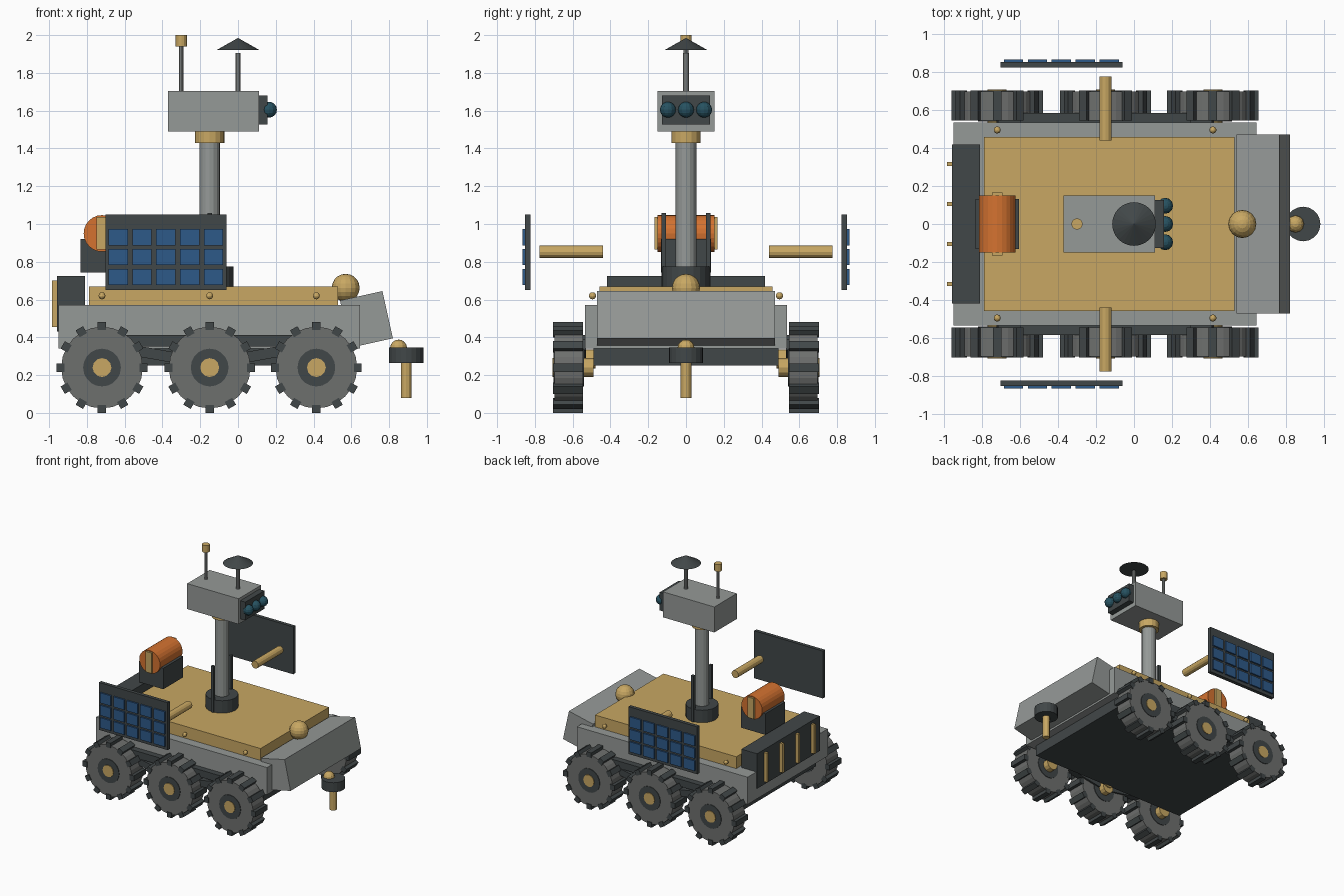
import bpy
from math import pi, radians, sin, cos, atan2, hypot
from mathutils import Vector

old = bpy.data.objects.get("Cube")
if old:
    bpy.data.objects.remove(old, do_unlink=True)


def material(name, rgb):
    m = bpy.data.materials.new(name)
    m.use_nodes = True
    color = (*rgb, 1)
    m.diffuse_color = color
    m.node_tree.nodes["Principled BSDF"].inputs["Base Color"].default_value = color
    return m


GREY = material("light_grey", (0.30, 0.32, 0.31))
GOLD = material("gold", (0.58, 0.39, 0.125))
DARK = material("charcoal", (0.053, 0.063, 0.065))
TYRE = material("tyre_grey", (0.155, 0.16, 0.155))
ORANGE = material("orange", (0.66, 0.17, 0.03))
BLUE = material("cell_blue", (0.027, 0.10, 0.25))
TEAL = material("lens_teal", (0.02, 0.085, 0.12))


def finish(name, mat):
    ob = bpy.context.object
    ob.name = name
    ob.data.materials.append(mat)
    return ob


def box(name, mat, x, y, z, tilt=0):
    """Box from (min, max) ranges, tilted about y."""
    mid = [(a + b) / 2 for a, b in (x, y, z)]
    bpy.ops.mesh.primitive_cube_add(size=1, location=mid)
    ob = finish(name, mat)
    for v in ob.data.vertices:
        v.co = [c * (b - a) for c, (a, b) in zip(v.co, (x, y, z))]
    ob.rotation_euler.y = tilt
    return ob


def rod(name, mat, start, end, r, sides=16, r2=None):
    """Cylinder or cone between two points."""
    a, b = Vector(start), Vector(end)
    d = b - a
    bpy.ops.mesh.primitive_cone_add(
        vertices=sides, radius1=r, radius2=r if r2 is None else r2,
        depth=d.length, location=(a + b) / 2,
        rotation=d.to_track_quat("Z", "Y").to_euler())
    return finish(name, mat)


def ball(name, mat, loc, r, seg=16, rings=10):
    bpy.ops.mesh.primitive_uv_sphere_add(segments=seg, ring_count=rings, radius=r, location=loc)
    return finish(name, mat)


WHEELS = (-0.72, -0.15, 0.415)
AXLE = 0.24

# Hull, belly, deck and tilted nose
box("hull", GREY, (-0.95, 0.645), (-0.535, 0.535), (0.34, 0.57))
box("belly", DARK, (-0.87, 0.58), (-0.49, 0.49), (0.25, 0.345))
box("deck", GOLD, (-0.79, 0.53), (-0.457, 0.457), (0.565, 0.67))
box("nose", GREY, (0.565, 0.795), (-0.47, 0.47), (0.367, 0.623), radians(-12.5))
ball("nose_ball", GOLD, (0.57, 0, 0.662), 0.074)

# Rear radiator with fins
box("radiator", DARK, (-0.957, -0.81), (-0.418, 0.418), (0.43, 0.725))
for y in (-0.315, -0.105, 0.105, 0.315):
    box("radiator_fin", GOLD, (-0.984, -0.95), (y - 0.011, y + 0.011), (0.455, 0.70))

# Power canister on its cradle
box("cradle", DARK, (-0.833, -0.605), (-0.132, 0.132), (0.743, 0.92))
rod("canister", ORANGE, (-0.72, -0.15, 0.95), (-0.72, 0.15, 0.95), 0.097, 24)
for s in (-1, 1):
    y = sorted((s * 0.14, s * 0.166))
    box("canister_strap", GOLD, (-0.748, -0.692), y, (0.865, 1.038))

# Mast and side struts
rod("mast_base", DARK, (-0.15, 0, 0.665), (-0.15, 0, 0.775), 0.125, 20)
rod("mast", GREY, (-0.15, 0, 0.77), (-0.15, 0, 1.44), 0.055)
rod("mast_collar", GOLD, (-0.15, 0, 1.43), (-0.15, 0, 1.495), 0.078)
for s in (-1, 1):
    y = sorted((s * 0.107, s * 0.131))
    box("mast_strut", DARK, (-0.162, -0.138), y, (0.67, 1.058))

# Head with three lenses
box("head", GREY, (-0.37, 0.11), (-0.15, 0.15), (1.49, 1.705))
box("lens_plate", DARK, (0.105, 0.157), (-0.127, 0.127), (1.527, 1.68))
for y in (-0.096, 0, 0.096):
    ball("lens", TEAL, (0.164, y, 1.605), 0.042, 12, 8)

# Antennas
rod("dish_post", GREY, (0, 0, 1.70), (0, 0, 1.905), 0.015, 10)
rod("dish", DARK, (0, 0, 1.92), (0, 0, 1.985), 0.115, 24, 0)
rod("aerial", GREY, (-0.3, 0, 1.70), (-0.3, 0, 1.945), 0.012, 10)
rod("aerial_tip", GOLD, (-0.3, 0, 1.94), (-0.3, 0, 2.0), 0.03, 12)

# Drill
ball("drill_joint", GOLD, (0.85, 0, 0.343), 0.045, 12, 8)
rod("drill_head", DARK, (0.89, 0, 0.265), (0.89, 0, 0.345), 0.091, 20)
rod("drill_bit", GOLD, (0.89, 0, 0.08), (0.89, 0, 0.27), 0.028, 12)


def wheel(x, s):
    def along(name, mat, y1, y2, r, sides):
        rod(name, mat, (x, s * y1, AXLE), (x, s * y2, AXLE), r, sides)
    along("wheel", TYRE, 0.545, 0.697, 0.216, 24)
    along("wheel_ring", DARK, 0.54, 0.702, 0.1, 20)
    along("wheel_hub", GOLD, 0.49, 0.707, 0.05, 12)
    # Tread blocks around the rim
    for i in range(12):
        a = i * pi / 6
        bpy.ops.mesh.primitive_cube_add(
            size=1, location=(x + 0.219 * cos(a), s * 0.624, AXLE + 0.219 * sin(a)),
            rotation=(0, -a, 0))
        tread = finish("wheel_tread", DARK)
        for v in tread.data.vertices:
            v.co = (v.co.x * 0.042, v.co.y * 0.16, v.co.z * 0.045)


def arm(name, p, q, s):
    """Flat suspension bar between two (x, z) points."""
    dx, dz = q[0] - p[0], q[1] - p[1]
    half, cx, cz = hypot(dx, dz) / 2, (p[0] + q[0]) / 2, (p[1] + q[1]) / 2
    y = sorted((s * 0.53, s * 0.585))
    box(name, DARK, (cx - half, cx + half), y, (cz - 0.028, cz + 0.028), -atan2(dz, dx))


for s in (-1, 1):
    for x in WHEELS:
        wheel(x, s)
        ball("deck_bolt", GOLD, (x, s * 0.495, 0.62), 0.019, 10, 6)

    # Rocker suspension
    box("rocker_beam", DARK, (-0.6, 0.3), sorted((s * 0.53, s * 0.585)), (0.352, 0.412))
    for x in (WHEELS[0], WHEELS[2]):
        arm("rocker_arm", (-0.15, 0.26), (x, 0.36), s)
    rod("rocker_pivot", GOLD, (-0.15, s * 0.48, 0.285), (-0.15, s * 0.53, 0.285), 0.05, 12)

    # Solar panel with its boom
    rod("panel_boom", GOLD, (-0.15, s * 0.44, 0.853), (-0.15, s * 0.776, 0.853), 0.032, 12)
    box("solar_panel", DARK, (-0.702, -0.06), sorted((s * 0.823, s * 0.853)), (0.65, 1.05))
    for col in range(5):
        for row in range(3):
            x, z = -0.685 + col * 0.126, 0.677 + row * 0.105
            box("solar_cell", BLUE, (x, x + 0.102), sorted((s * 0.85, s * 0.866)), (z, z + 0.086))
